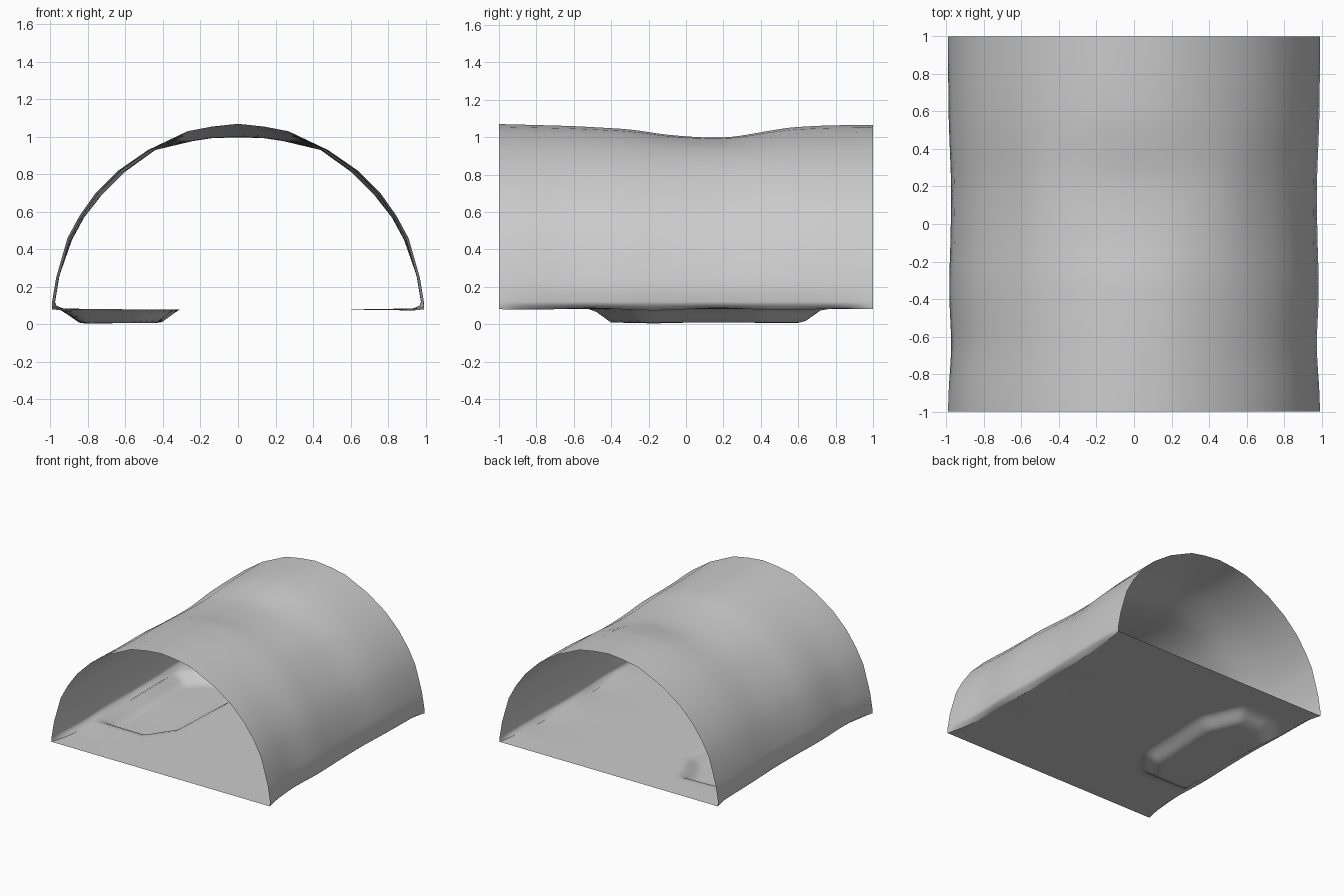
import bpy
import math

if "Cube" in bpy.data.objects:
    bpy.data.objects.remove(bpy.data.objects["Cube"])

# Arch half-profiles (crown to foot): full height at the ends, sagging in the middle
FULL = [(0, 1.07), (.14, 1.055), (.27, 1.03), (.48, .93), (.64, .82), (.76, .70),
        (.845, .58), (.91, .46), (.97, .25), (.992, .12)]
SAG = [(0, .997), (.14, .992), (.24, .977), (.44, .93), (.60, .815), (.73, .685),
       (.82, .57), (.885, .45), (.955, .25), (.975, .12)]
# Amount of sag along the length
DIP = [(-1, 0), (-.6, .15), (-.3, .38), (-.1, .8), (.1, 1), (.25, .97),
       (.4, .6), (.55, .25), (.75, .1), (1, .06)]
# Outline of the sunken patch in the floor (counter-clockwise)
PIT = [(-.93, -.5), (-.5, -.5), (-.34, -.27), (-.31, .4), (-.45, .73), (-.75, .72), (-.94, .55)]


def interp(table, t):
    for (a, va), (b, vb) in zip(table, table[1:]):
        if t <= b:
            return va + (vb - va) * (t - a) / (b - a)
    return table[-1][1]


def dip(y):
    return (interp(DIP, max(-1, y - .06)) + 2 * interp(DIP, y) + interp(DIP, min(1, y + .06))) / 4


def foot_inset(y):
    # floor corner is sharp at the open ends and tucked in between
    return .045 * (1 - y ** 6)


def pit_depth(x, y):
    d = 1.0
    for (ax, ay), (bx, by) in zip(PIT, PIT[1:] + PIT[:1]):
        ex, ey = bx - ax, by - ay
        d = min(d, (ex * (y - ay) - ey * (x - ax)) / math.hypot(ex, ey))
    return max(0, min(1, d / .1))


def sheet(name, rows):
    n = len(rows[0])
    verts = [p for r in rows for p in r]
    faces = [(j * n + i, j * n + i + 1, (j + 1) * n + i + 1, (j + 1) * n + i)
             for j in range(len(rows) - 1) for i in range(n - 1)]
    me = bpy.data.meshes.new(name)
    me.from_pydata(verts, [], faces)
    me.polygons.foreach_set("use_smooth", [True] * len(faces))
    me.update()
    ob = bpy.data.objects.new(name, me)
    bpy.context.collection.objects.link(ob)
    return ob


def foot_z(y):
    return .08 + .006 * (1 - y ** 4) * math.sin(9 * y)


def arch_row(y):
    d = dip(y)
    pinch = 1 - .015 * math.exp(-((y + .65) / .2) ** 2)
    half = [((fx + (sx - fx) * d) * pinch, fz + (sz - fz) * d)
            for (fx, fz), (sx, sz) in zip(FULL, SAG)]
    edge = half[-1][0]
    k = foot_inset(y)
    half += [(edge - k * .2, .098), (edge - k, foot_z(y))]
    # mirrored left to right, running +x to -x so normals face outward
    return [(x, y, z) for x, z in reversed(half)] + [(-x, y, z) for x, z in half[1:]]


ys = [-1 + 2 * i / 50 for i in range(51)]
arch = [arch_row(y) for y in ys]
sheet("arch_roof", [r[::-1] for r in arch])

# Floor with the sunken patch, meeting the feet of the arch
floor = []
for row, y in zip(arch, ys):
    w = row[0][0]
    pts = []
    for i in range(61):
        u = 1 - i / 30
        x = w * u
        z = .08 + (foot_z(y) - .08) * u ** 4 - .072 * pit_depth(x, y)
        pts.append((x, y, z))
    floor.append(pts)
sheet("floor_panel", floor)
